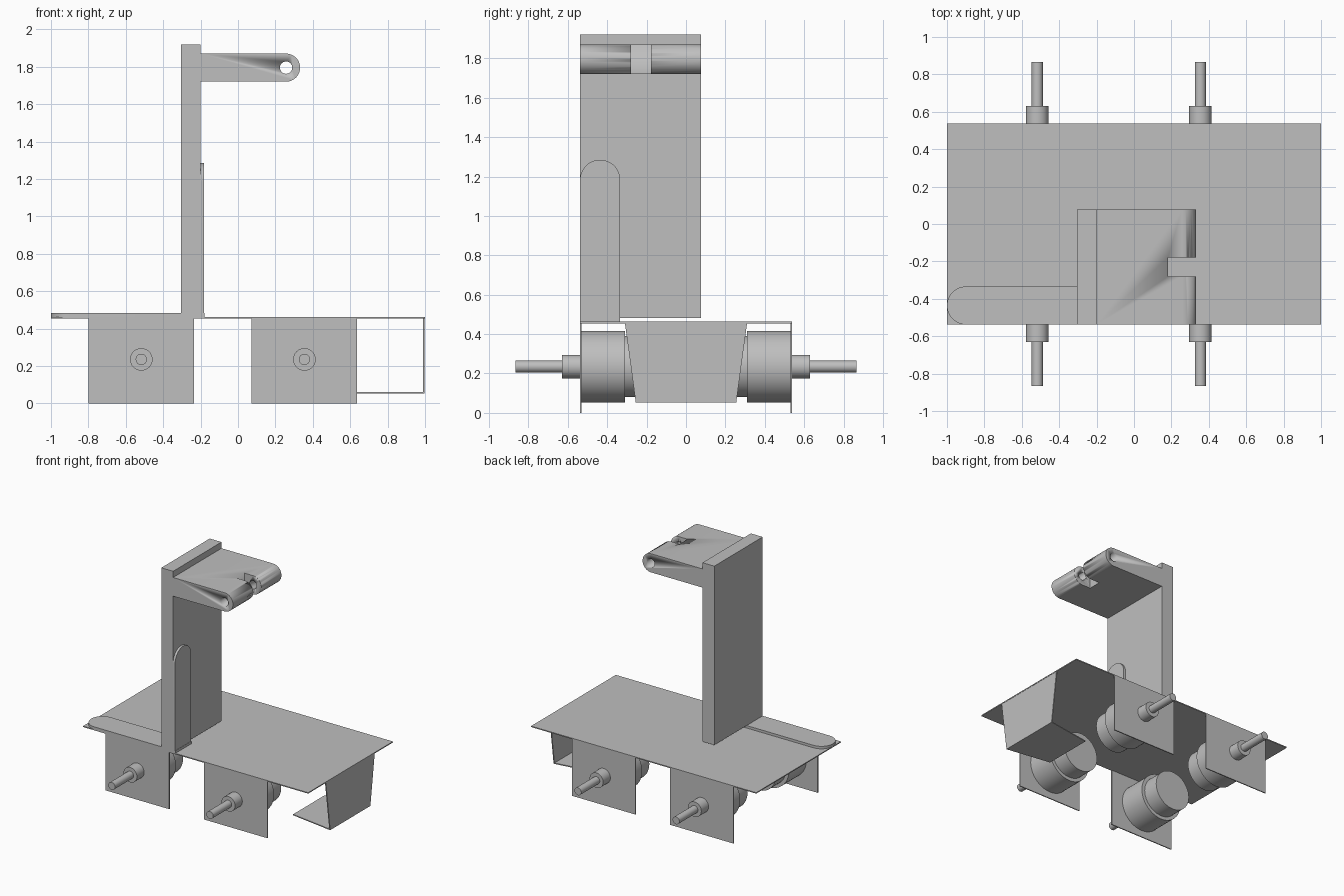
import bpy, bmesh
from math import pi, cos, sin, radians
from mathutils import Vector, Matrix

cube = bpy.data.objects.get("Cube")
if cube:
    bpy.data.objects.remove(cube, do_unlink=True)

grey = bpy.data.materials.new("plain grey")
grey.use_nodes = True
grey.diffuse_color = (0.52, 0.52, 0.52, 1)
grey.node_tree.nodes["Principled BSDF"].inputs["Base Color"].default_value = grey.diffuse_color


def finish(name, bm):
    """Turn a bmesh into a named grey object with crisp edges."""
    bmesh.ops.recalc_face_normals(bm, faces=bm.faces)
    mesh = bpy.data.meshes.new(name)
    bm.to_mesh(mesh)
    bm.free()
    mesh.materials.append(grey)
    obj = bpy.data.objects.new(name, mesh)
    bpy.context.collection.objects.link(obj)
    bpy.ops.object.select_all(action='DESELECT')
    obj.select_set(True)
    bpy.context.view_layer.objects.active = obj
    bpy.ops.object.shade_smooth_by_angle(angle=radians(30))
    return obj


def box(name, x, y, z):
    bm = bmesh.new()
    lo, hi = Vector((x[0], y[0], z[0])), Vector((x[1], y[1], z[1]))
    bmesh.ops.create_cube(bm, size=1, matrix=Matrix.Translation((lo + hi) / 2)
                          @ Matrix.Diagonal((hi - lo).to_4d()))
    return finish(name, bm)


def prism(name, outline, axis, start, end):
    """Extrude a 2D outline along an axis; its points use the other two axes in order."""
    bm = bmesh.new()
    verts = []
    for point in outline:
        co = list(point)
        co.insert("xyz".index(axis), start)
        verts.append(bm.verts.new(co))
    face = bm.faces.new(verts)
    moved = bmesh.ops.extrude_face_region(bm, geom=[face])["geom"]
    shift = Vector([(end - start) * (axis == a) for a in "xyz"])
    bmesh.ops.translate(bm, vec=shift, verts=[v for v in moved if isinstance(v, bmesh.types.BMVert)])
    return finish(name, bm)


def arc(cx, cy, r, a0, a1, n=24):
    return [(cx + r * cos(radians(a0 + (a1 - a0) * i / n)),
             cy + r * sin(radians(a0 + (a1 - a0) * i / n))) for i in range(n + 1)]


def cut(obj, cutter):
    cutter.hide_render = True
    mod = obj.modifiers.new("cut", 'BOOLEAN')
    mod.operation, mod.solver, mod.object = 'DIFFERENCE', 'EXACT', cutter
    bpy.context.view_layer.objects.active = obj
    bpy.ops.object.modifier_apply(modifier=mod.name)
    bpy.data.objects.remove(cutter, do_unlink=True)


# Base deck
FRONT, TOP, SKIN = -0.538, 0.463, 0.008
box("deck", (-1, 1), (FRONT, -FRONT), (TOP - SKIN, TOP))

# Tapered bracket hanging at the end of the deck
prism("bracket_wall", [(-0.31, TOP - SKIN), (0.31, TOP - SKIN), (0.255, 0.053), (-0.255, 0.053)],
      "x", 0.99, 0.998)
prism("bracket_foot", [(0.99, -0.255), (0.99, 0.255), (0.63, 0.2), (0.63, -0.2)],
      "z", 0.053, 0.061)

# Four motors with collars and shafts, each on its own side plate
motor_profile = [(0, 0.18), (0.155, 0.18), (0.155, 0.31), (0.182, 0.31), (0.182, 0.532),
                 (0.06, 0.532), (0.06, 0.63), (0.03, 0.63), (0.03, 0.865), (0, 0.865)]
for x, end in ((-0.517, "rear"), (0.355, "fore")):
    for side, label in ((-1, "right"), (1, "left")):
        box(f"motor_plate_{end}_{label}", (x - 0.282, x + 0.282),
            sorted((side * 0.53, side * 0.538)), (0, TOP - SKIN))
        bm = bmesh.new()
        ring = [bm.verts.new((x + r, side * y, 0.235)) for r, y in motor_profile]
        edges = [bm.edges.new(pair) for pair in zip(ring, ring[1:])]
        bmesh.ops.spin(bm, geom=ring + edges, cent=(x, 0, 0.235), axis=(0, 1, 0),
                       angle=2 * pi, steps=48)
        bmesh.ops.remove_doubles(bm, verts=bm.verts, dist=0.0001)
        finish(f"motor_{end}_{label}", bm)

# Column standing on the deck
box("column", (-0.305, -0.2), (FRONT, 0.077), (0.483, 1.92))

# Round-ended angle strip: one leg on the deck, one up the column
r = 0.102
mid = FRONT + r
prism("strip_flat", arc(-1 + r, mid, r, 90, 270) + [(-0.18, FRONT), (-0.18, FRONT + 2 * r)],
      "z", TOP, 0.483)
prism("strip_upright", arc(mid, 1.285 - r, r, 0, 180) + [(FRONT, 0.483), (FRONT + 2 * r, 0.483)],
      "x", -0.2, -0.182)

# Hinge arm with round nose, pin hole and central notch
arm = prism("hinge_arm", arc(0.257, 1.795, 0.075, -90, 90) + [(-0.2, 1.87), (-0.2, 1.72)],
            "y", FRONT, 0.077)
cut(arm, prism("hole_cutter", arc(0.257, 1.795, 0.033, 0, 360, 32)[:-1], "y", -0.7, 0.2))
cut(arm, box("notch_cutter", (0.182, 0.5), (-0.28, -0.178), (1.6, 2)))
